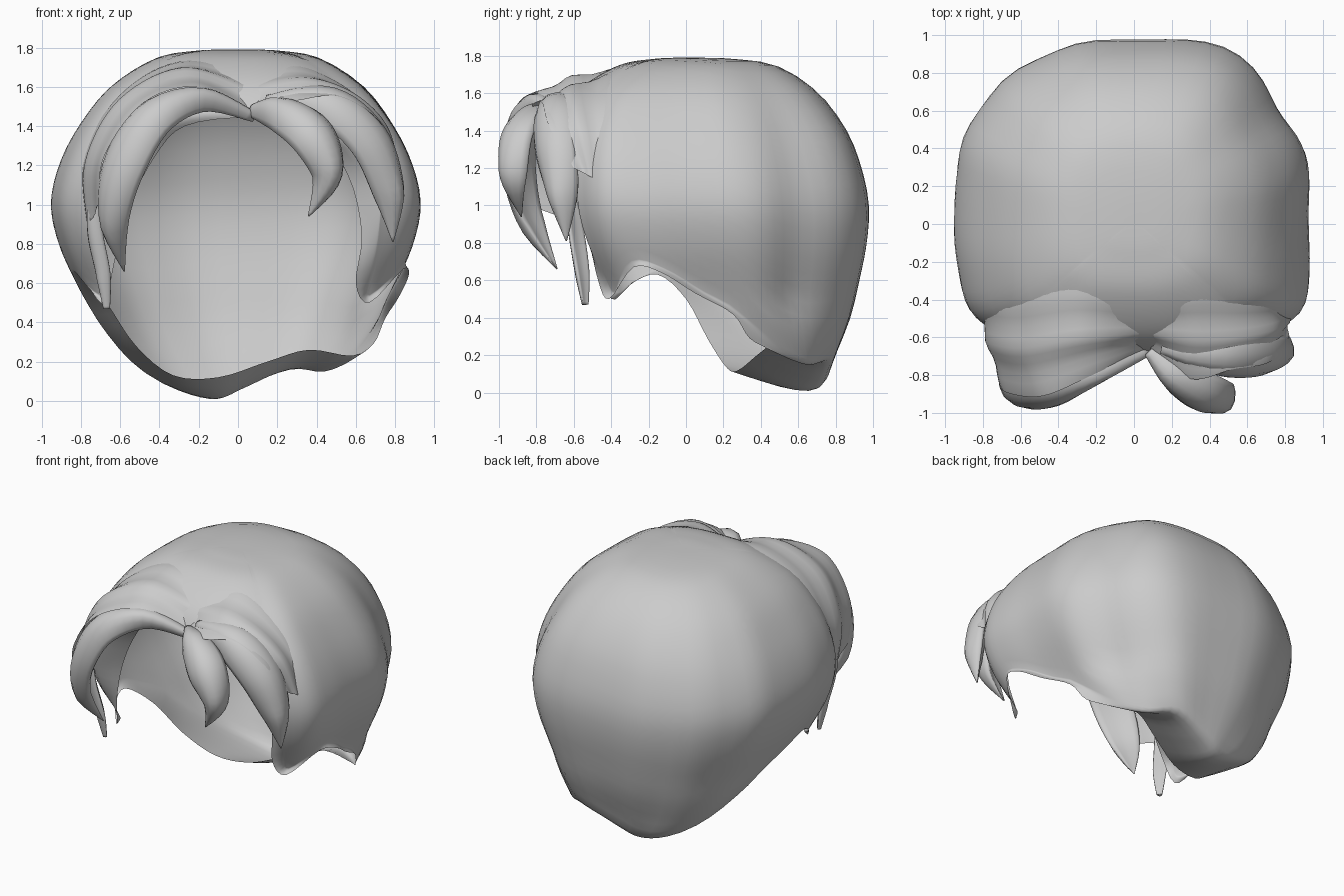
import bpy, bmesh, math
from mathutils import Vector

if "Cube" in bpy.data.objects:
    bpy.data.objects.remove(bpy.data.objects["Cube"])


def catmull(rows, f):
    """Smooth interpolation through rows of numbers at fractional index f."""
    n = len(rows)
    i = max(0, min(int(f), n - 2))
    t = f - i
    p = [rows[max(0, min(n - 1, i + k))] for k in (-1, 0, 1, 2)]
    return [0.5 * (2 * b + (c - a) * t + (2 * a - 5 * b + 4 * c - d) * t * t
                   + (3 * b - a - 3 * c + d) * t ** 3) for a, b, c, d in zip(*p)]


def make_object(name, grid, wrap):
    """Skin a grid of points (list of columns)."""
    bm = bmesh.new()
    v = [[bm.verts.new(p) for p in col] for col in grid]
    n, m = len(v), len(v[0])
    for i in range(n if wrap else n - 1):
        for j in range(m - 1):
            k = (i + 1) % n
            bm.faces.new((v[i][j], v[i][j + 1], v[k][j + 1], v[k][j]))
    bmesh.ops.remove_doubles(bm, verts=bm.verts, dist=0.0005)
    bmesh.ops.recalc_face_normals(bm, faces=bm.faces)
    # open sheets face away from the head centre
    if sum(f.normal.dot(f.calc_center_median() - Vector((0, 0, 1))) for f in bm.faces) < 0 and not wrap:
        bmesh.ops.reverse_faces(bm, faces=bm.faces)
    for f in bm.faces:
        f.smooth = True
    me = bpy.data.meshes.new(name)
    bm.to_mesh(me)
    bm.free()
    ob = bpy.data.objects.new(name, me)
    bpy.context.collection.objects.link(ob)
    return ob


# Horizontal sections of the cap: z, half width, centre y, half depth
LEVELS = [(1.79, 0, .02, 0), (1.785, .2, .04, .2), (1.745, .42, .06, .43),
          (1.6, .65, .06, .65), (1.4, .81, .08, .78), (1.2, .91, .1, .84),
          (1.0, .95, .12, .86), (.8, .91, .14, .83), (.6, .82, .17, .76),
          (.4, .71, .2, .68), (.2, .54, .33, .47), (.05, .34, .5, .24),
          (-.01, .2, .5, .16)]

# Hem of the cap: angle from the front, x, y, z
RIM = [(2, .05, -.67, 1.44), (22, .38, -.62, 1.37), (40, .56, -.55, 1.15),
       (43, .63, -.52, .85), (46, .6, -.47, .6), (50, .67, -.41, .5),
       (66, .84, -.28, .67), (77, .87, -.13, .64), (87, .82, .05, .53),
       (98, .75, .25, .42), (112, .69, .34, .29), (130, .58, .46, .23),
       (154, .36, .46, .26), (178, .15, .38, .2), (203, -.1, .28, .12),
       (232, -.33, .22, .13), (255, -.52, .12, .28), (270, -.67, 0, .5),
       (282, -.79, -.15, .63), (294, -.76, -.3, .58), (309, -.68, -.4, .5),
       (313, -.62, -.48, .75), (317, -.55, -.52, 1.0), (326, -.42, -.58, 1.25),
       (343, -.27, -.64, 1.4)]


def level_index(z):
    for i in range(len(LEVELS) - 1):
        a, b = LEVELS[i][0], LEVELS[i + 1][0]
        if a >= z >= b:
            return i + (a - z) / (a - b)
    return len(LEVELS) - 1


def bell(deg, centre, width):
    return math.exp(-((deg - centre) / width) ** 2)


def outer(deg, f):
    """Point on the outer surface with soft strand waves and ridges."""
    z, a, yc, h = catmull(LEVELS, f)
    r = math.radians(deg)
    s, c = math.sin(r), math.cos(r)
    e = .785 - .105 * math.tanh(c * 5)
    fade = min(1, max(0, f - 1) / 3)
    low = min(1, max(0, f - 8.5) / 2)
    d = deg % 360
    bump = (.05 * bell(d, 153, 12) - .05 * bell(d, 120, 15) * (1 - low)
            + .04 * bell(d, 62, 12) - .03 * bell(d, 86, 9) + .025 * bell(d, 297, 12)
            + .006 * math.sin(r * 13 + f * .25))
    k = 1 + fade * bump + low * (.14 * bell(d, 120, 25) + .1 * bell(d, 240, 25))
    return Vector((k * a * math.copysign(abs(s) ** e, s),
                   yc - k * h * math.copysign(abs(c) ** e, c), z))


# Cap of hair: crown to hem, curling under at the nape
rim = ([(RIM[-1][0] - 360,) + RIM[-1][1:]] + RIM
       + [(p[0] + 360,) + p[1:] for p in RIM[:2]])
cols = []
for i in range(len(RIM) * 4):
    deg, x, y, z = catmull(rim, 1 + i / 4)
    end = Vector((x, y, z))
    back = max(0, -math.cos(math.radians(deg)))
    last = level_index(z + .04 - .12 * back - .05 * bell(deg, 105, 25))
    col = [outer(deg, last * j / 26) for j in range(27)]
    p = col[-1]
    tan = (p - col[-2]).normalized()
    ctrl = p + tan * (end - p).length * .3
    for j in range(1, 7):
        t = j / 6
        col.append(p * (1 - t) ** 2 + ctrl * 2 * t * (1 - t) + end * t * t)
    cols.append(col)
make_object("hair_cap", cols, True)


def lock(name, pts, thick=.045, steps=24, sides=14):
    """Flattened tapering lock; pts are x, y, z, half width."""
    n = len(pts) - 1
    rings = []
    for i in range(steps + 1):
        f = n * i / steps
        q = catmull(pts, f)
        p, w = Vector(q[:3]), max(q[3], .003)
        tan = Vector(catmull(pts, min(n, f + .05))[:3]) - Vector(catmull(pts, max(0, f - .05))[:3])
        tan.normalize()
        out = p - Vector((0, 0, .95))
        side = tan.cross(out).normalized()
        nor = side.cross(tan).normalized()
        th = min(thick, w * .6)
        ring = []
        for j in range(sides):
            a = math.tau * j / sides
            u = math.cos(a)
            ring.append(p + side * w * u + nor * th * (math.sin(a) + .5 - u * u))
        rings.append(ring)
    rings.insert(0, [sum(rings[0], Vector()) / sides] * sides)
    rings.append([sum(rings[-1], Vector()) / sides] * sides)
    make_object(name, [[r[j] for r in rings] for j in range(sides)], True)


def sheet(name, curves, nu=28, nv=12):
    """Smooth sheet through several curves, with faint combed waves."""
    grid = []
    for i in range(nu + 1):
        across = [catmull(c, (len(c) - 1) * i / nu) for c in curves]
        col = []
        for j in range(nv + 1):
            p = Vector(catmull(across, (len(curves) - 1) * j / nv))
            wave = .012 * math.sin(j / nv * 15) * math.sin(math.pi * j / nv)
            col.append(p + (p - Vector((0, 0, 1))).normalized() * wave)
        grid.append(col)
    make_object(name, grid, False)


# Left fringe: layer flowing off the crown, main sweep and thin side strand
sheet("left_fringe_layer", [
    [(.06, -.42, 1.69), (-.3, -.34, 1.73), (-.6, -.38, 1.56), (-.82, -.38, 1.2), (-.8, -.4, .85)],
    [(.06, -.57, 1.59), (-.28, -.6, 1.69), (-.6, -.65, 1.53), (-.77, -.62, 1.22), (-.76, -.58, .9)],
    [(.06, -.67, 1.47), (-.2, -.79, 1.6), (-.48, -.91, 1.52), (-.68, -.89, 1.25), (-.71, -.83, 1.0)]])
lock("left_fringe_front", [(.08, -.67, 1.45, .03), (-.18, -.78, 1.54, .07), (-.43, -.88, 1.45, .12),
                           (-.59, -.9, 1.2, .13), (-.64, -.84, .93, .09), (-.58, -.69, .66, .004)])
lock("left_side_strand", [(-.74, -.62, 1.05, .03), (-.73, -.59, .85, .05), (-.69, -.56, .65, .045),
                          (-.67, -.54, .47, .02)], .025)

# Right fringe: layer flowing off the crown and two pointed locks
sheet("right_fringe_layer", [
    [(.06, -.42, 1.69), (.32, -.36, 1.71), (.6, -.38, 1.56), (.77, -.39, 1.35), (.84, -.38, 1.1)],
    [(.07, -.57, 1.59), (.33, -.61, 1.64), (.57, -.59, 1.57), (.75, -.55, 1.4), (.82, -.5, 1.15)],
    [(.09, -.67, 1.49), (.3, -.82, 1.53), (.52, -.77, 1.55), (.72, -.73, 1.42), (.82, -.6, 1.2)]])
lock("right_fringe_front", [(.08, -.67, 1.48, .04), (.24, -.82, 1.46, .11), (.39, -.91, 1.35, .13),
                            (.46, -.92, 1.15, .085), (.36, -.88, .94, .004)], .055)
lock("right_fringe_outer", [(.15, -.64, 1.51, .06), (.46, -.71, 1.51, .13), (.67, -.71, 1.34, .14),
                            (.77, -.67, 1.08, .1), (.79, -.64, .81, .004)], .055)
